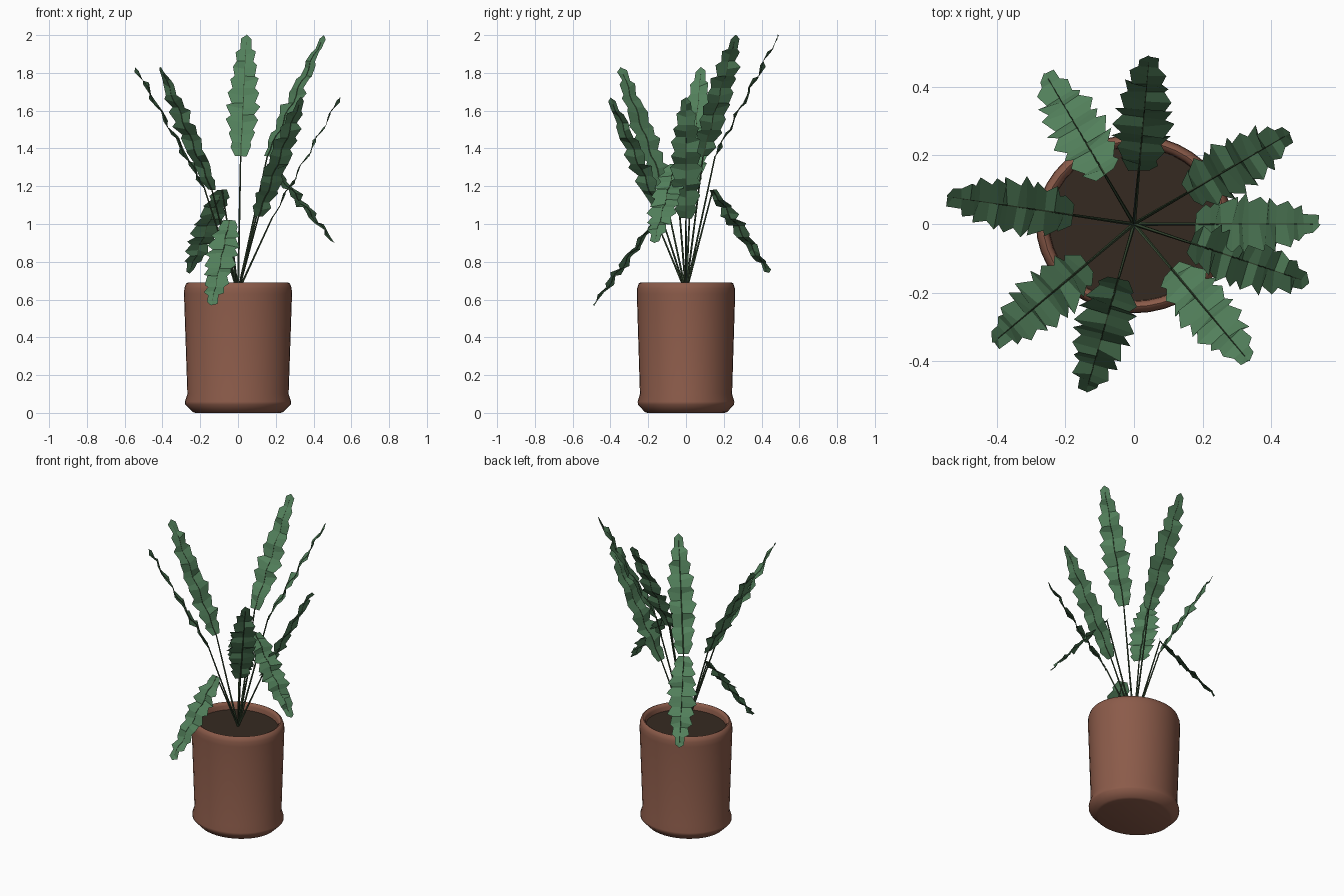
import bpy, math, random
from mathutils import Vector

if "Cube" in bpy.data.objects:
    bpy.data.objects.remove(bpy.data.objects["Cube"])
random.seed(4)


def material(name, rgb):
    m = bpy.data.materials.new(name)
    m.use_nodes = True
    m.diffuse_color = (*rgb, 1)
    bsdf = m.node_tree.nodes["Principled BSDF"]
    bsdf.inputs["Base Color"].default_value = (*rgb, 1)
    return m


TERRACOTTA = material("terracotta", (0.26, 0.105, 0.068))
SOIL = material("dark soil", (0.036, 0.023, 0.015))
LEAF = material("leaf green", (0.085, 0.215, 0.105))
STEM = material("stem green", (0.042, 0.075, 0.036))


def make_object(name, verts, faces, mat, smooth=False):
    me = bpy.data.meshes.new(name)
    me.from_pydata(verts, [], faces)
    me.materials.append(mat)
    ob = bpy.data.objects.new(name, me)
    bpy.context.collection.objects.link(ob)
    if smooth:
        bpy.ops.object.select_all(action='DESELECT')
        ob.select_set(True)
        bpy.context.view_layer.objects.active = ob
        bpy.ops.object.shade_smooth_by_angle(angle=math.radians(50))
    return ob


def lathe(name, profile, mat, sides=40, squash=0.91):
    """Slightly oval turned shape; the first and last rings are capped."""
    verts, faces = [], []
    for r, z in profile:
        for i in range(sides):
            a = math.tau * i / sides
            verts.append((r * math.cos(a), r * squash * math.sin(a), z))
    for k in range(len(profile) - 1):
        for i in range(sides):
            j = (i + 1) % sides
            faces.append((k * sides + i, k * sides + j,
                          (k + 1) * sides + j, (k + 1) * sides + i))
    faces.append(tuple(reversed(range(sides))))
    faces.append(tuple(range(len(verts) - sides, len(verts))))
    return make_object(name, verts, faces, mat, True)


# Pot with flared foot and rounded hollow rim, filled with soil
lathe("pot", [(0.225, 0), (0.24, 0.005), (0.28, 0.045), (0.281, 0.06),
              (0.268, 0.1), (0.286, 0.63), (0.284, 0.66), (0.275, 0.685),
              (0.265, 0.69), (0.255, 0.685), (0.248, 0.67), (0.245, 0.62)], TERRACOTTA)
lathe("soil", [(0.245, 0.625), (0.247, 0.645)], SOIL)


def tube(name, points, radii, mat, sides=5):
    """Thin stalk following a few points."""
    verts, faces = [], []
    for k, p in enumerate(points):
        along = (points[min(k + 1, len(points) - 1)] - points[max(k - 1, 0)]).normalized()
        u = along.orthogonal().normalized()
        v = along.cross(u)
        for i in range(sides):
            a = math.tau * i / sides
            verts.append(p + radii[k] * (u * math.cos(a) + v * math.sin(a)))
    for k in range(len(points) - 1):
        for i in range(sides):
            j = (i + 1) % sides
            faces.append((k * sides + i, k * sides + j,
                          (k + 1) * sides + j, (k + 1) * sides + i))
    return make_object(name, verts, faces, mat, True)


def half_width(t):
    """Lance-shaped outline of the blade."""
    return 0.085 * (math.sin(math.pi * (0.1 + 0.9 * t ** 0.9))) ** 0.6


def leaf(label, tip, base_r, base_z, teeth=9):
    tip = Vector(tip)
    out = Vector((tip.x, tip.y, 0)).normalized()
    side = Vector((-out.y, out.x, 0))
    base = out * base_r + Vector((0, 0, base_z))
    along = tip - base
    normal = side.cross(along).normalized()
    phase = random.uniform(0, math.tau)

    def ripple(t):
        return 0.009 * math.sin(phase + t * 28) * min(1, 5 * t * (1 - t) + 0.2)

    # Toothed blade: each row is left edge, midrib, right edge
    verts, faces = [], []
    rows = teeth * 2
    for k in range(rows + 1):
        t = k / rows
        mid = base + along * t
        verts.append(mid + normal * ripple(t))
        for s in (-1, 1):
            w = half_width(t) * (random.uniform(0.95, 1.1) if k % 2 else 0.74)
            if k == rows:
                w = 0.002
            sweep = 0.025 if k % 2 else 0
            lift = ripple(t) + (0.01 if k % 2 else -0.004) * s * math.sin(phase + 9 * t)
            verts.append(mid + side * s * w + along * sweep + normal * lift)
    for k in range(rows):
        a, b = 3 * k, 3 * k + 3
        faces.append((a + 1, a, b, b + 1))
        faces.append((a, a + 2, b + 2, b))
    make_object(label + "_leaf_blade", verts, faces, LEAF)

    # Stalk, then a thin midrib running up the blade
    root = Vector((0, 0, 0.64))
    tube(label + "_leaf_stalk", [root, root.lerp(base, 0.5), base], [0.006, 0.005, 0.004], STEM)
    rib = [base + along * t + normal * ripple(t) for t in (i / rows for i in range(rows))]
    tube(label + "_leaf_midrib", rib, [0.0035 - 0.0025 * i / rows for i in range(rows)], STEM, 4)


# Six upright leaves and three drooping ones around the crown
leaf("back", (0.045, 0.49, 2.0), 0.155, 1.36)
leaf("back_left", (0.455, 0.265, 2.0), 0.18, 1.36)
leaf("left", (0.54, 0.0, 1.67), 0.18, 1.03)
leaf("front_left", (0.335, -0.4, 1.67), 0.17, 1.04)
leaf("front_right", (-0.41, -0.345, 1.83), 0.18, 1.18)
leaf("right", (-0.545, 0.08, 1.83), 0.18, 1.19)
leaf("drooping_left", (0.51, -0.17, 0.9), 0.175, 1.32)
leaf("drooping_front", (-0.14, -0.49, 0.57), 0.165, 1.02)
leaf("drooping_back", (-0.26, 0.44, 0.74), 0.165, 1.18)
